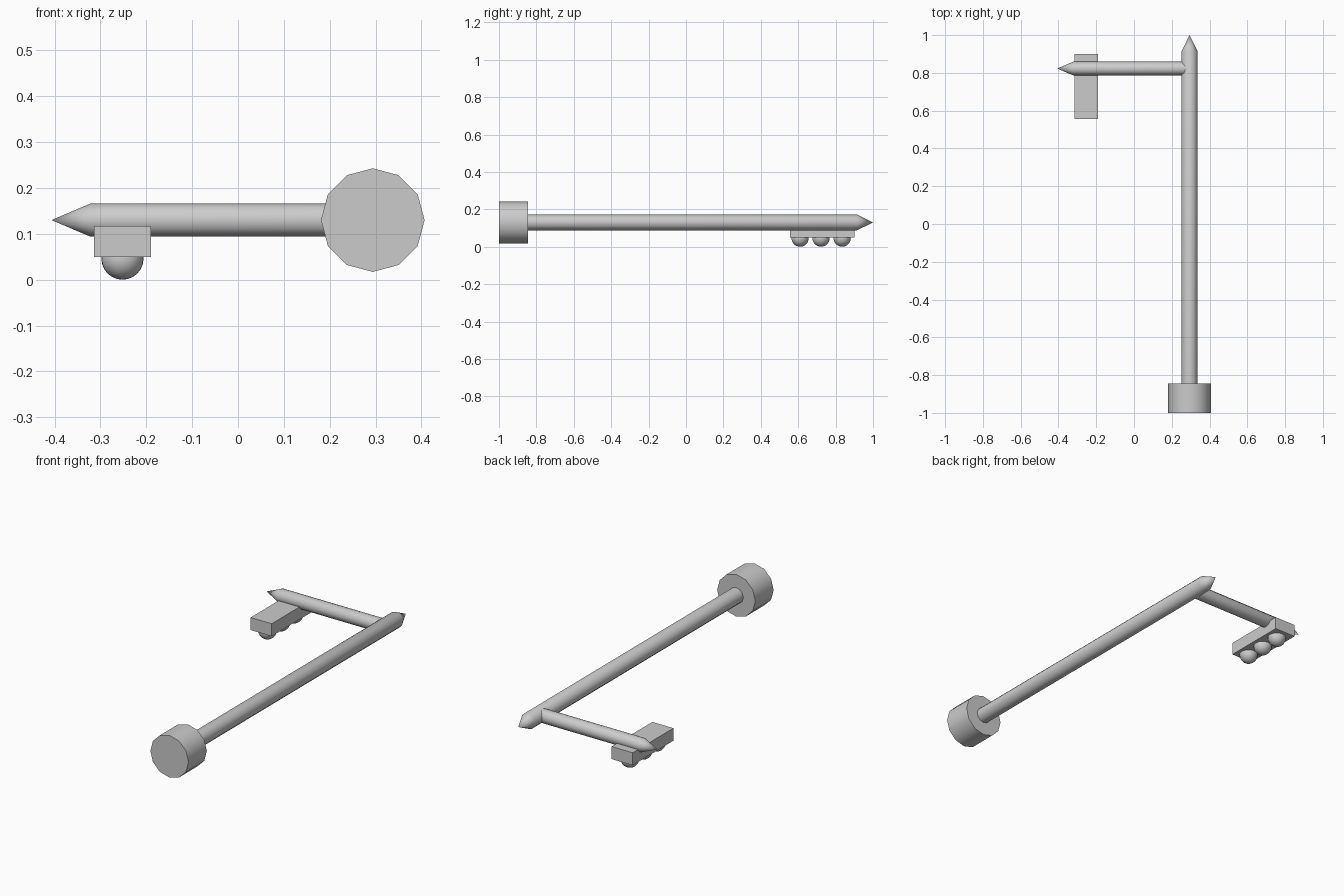
import bpy
import math
from mathutils import Matrix, Vector

cube = bpy.data.objects.get("Cube")
if cube:
    bpy.data.objects.remove(cube, do_unlink=True)

grey = bpy.data.materials.new("plain grey")
grey.use_nodes = True
colour = (0.6, 0.6, 0.6, 1)
grey.diffuse_color = colour
grey.node_tree.nodes["Principled BSDF"].inputs["Base Color"].default_value = colour

SIDES = 12
AXIS_Z = 0.13
POLE_X = 0.294
ARM_Y = 0.823
LIGHT_X = -0.252


def finish(name, smooth=True):
    obj = bpy.context.object
    obj.name = name
    obj.data.materials.append(grey)
    if smooth:
        bpy.ops.object.shade_smooth_by_angle(angle=math.radians(32))
    return obj


def lathe(name, start, direction, profile):
    """Turn (distance, radius) pairs around an axis; radius 0 makes a point."""
    axis = Vector(direction)
    up = Vector((0, 0, 1))
    side = axis.cross(up)
    verts, rings, faces = [], [], []
    for dist, radius in profile:
        centre = Vector(start) + axis * dist
        count = SIDES if radius else 1
        rings.append([len(verts) + i for i in range(count)])
        for i in range(count):
            a = math.tau * i / SIDES
            verts.append(centre + radius * (up * math.cos(a) + side * math.sin(a)))
    for low, high in zip(rings, rings[1:]):
        for i in range(SIDES):
            j = (i + 1) % SIDES
            if len(high) == 1:
                faces.append((low[j], low[i], high[0]))
            else:
                faces.append((low[j], low[i], high[i], high[j]))
    faces.append(rings[0])
    if len(rings[-1]) > 1:
        faces.append(rings[-1][::-1])
    mesh = bpy.data.meshes.new(name)
    mesh.from_pydata(verts, [], faces)
    obj = bpy.data.objects.new(name, mesh)
    bpy.context.collection.objects.link(obj)
    bpy.ops.object.select_all(action="DESELECT")
    obj.select_set(True)
    bpy.context.view_layer.objects.active = obj
    return finish(name)


# Base drum, pointed pole and pointed side arm
lathe("base", (POLE_X, -1, AXIS_Z), (0, 1, 0), [(0, 0.113), (0.155, 0.113)])
lathe("pole", (POLE_X, -0.86, AXIS_Z), (0, 1, 0),
      [(0, 0.042), (1.775, 0.042), (1.86, 0)])
lathe("arm", (POLE_X - 0.02, ARM_Y, AXIS_Z), (-1, 0, 0),
      [(0, 0.036), (0.596, 0.036), (0.681, 0)])

# Signal housing hung under the arm
bpy.ops.mesh.primitive_cube_add(size=1, location=(LIGHT_X, 0.728, 0.0835))
housing = finish("signal_housing", smooth=False)
housing.data.transform(Matrix.Diagonal((0.125, 0.345, 0.067, 1)))

# Three round lamps
for name, y in (("lower", 0.61), ("middle", 0.722), ("upper", 0.835)):
    bpy.ops.mesh.primitive_uv_sphere_add(
        segments=24, ring_count=12, radius=0.046, location=(LIGHT_X, y, 0.046))
    finish(name + "_lamp")
